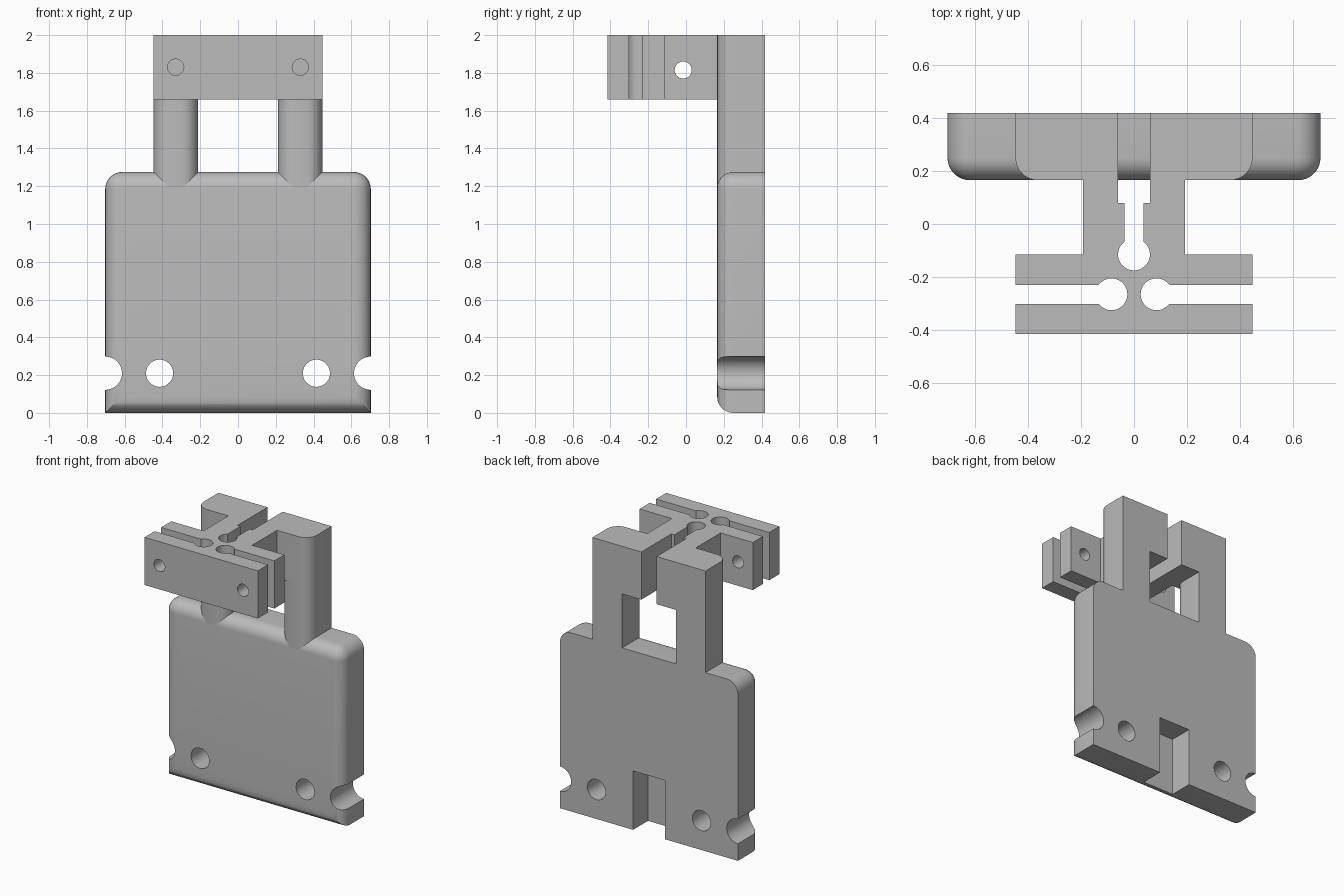
import bpy, bmesh
from math import sin, cos, pi, radians, asin, acos, degrees

cube = bpy.data.objects.get("Cube")
if cube:
    bpy.data.objects.remove(cube, do_unlink=True)

grey = bpy.data.materials.new("plain grey")
grey.use_nodes = True
grey.diffuse_color = (0.5, 0.5, 0.5, 1)
grey.node_tree.nodes["Principled BSDF"].inputs["Base Color"].default_value = (0.5, 0.5, 0.5, 1)

FRONT, BACK = 0.165, 0.418   # depth of the plate
FILLET = 0.085
PLATE_TOP, HEAD_BOTTOM, TOP = 1.275, 1.66, 2.0


def arc(cx, cy, r, start, end, n=10):
    return [(cx + r * cos(radians(start + (end - start) * i / n)),
             cy + r * sin(radians(start + (end - start) * i / n))) for i in range(n + 1)]


def loft(name, rings):
    """Skin a stack of matching closed rings and cap both ends."""
    bm = bmesh.new()
    loops = [[bm.verts.new(p) for p in ring] for ring in rings]
    for a, b in zip(loops, loops[1:]):
        for i in range(len(a)):
            j = (i + 1) % len(a)
            bm.faces.new((a[i], a[j], b[j], b[i]))
    bm.faces.new(loops[0])
    bm.faces.new(loops[-1])
    bmesh.ops.recalc_face_normals(bm, faces=bm.faces)
    mesh = bpy.data.meshes.new(name)
    bm.to_mesh(mesh)
    bm.free()
    mesh.materials.append(grey)
    obj = bpy.data.objects.new(name, mesh)
    bpy.context.collection.objects.link(obj)
    return obj


def prism(name, outline, low, high):
    return loft(name, [[(x, y, z) for x, y in outline] for z in (low, high)])


def rod(axis, u, z, r, low, high):
    """Round cutter along x or y."""
    circle = arc(u, z, r, 0, 360, 40)[:-1]
    if axis == "y":
        return loft("cutter", [[(a, t, b) for a, b in circle] for t in (low, high)])
    return loft("cutter", [[(t, a, b) for a, b in circle] for t in (low, high)])


def select(obj):
    bpy.ops.object.select_all(action="DESELECT")
    obj.select_set(True)
    bpy.context.view_layer.objects.active = obj


def cut(obj, cutters):
    select(obj)
    for cutter in cutters:
        mod = obj.modifiers.new("cut", "BOOLEAN")
        mod.operation, mod.solver, mod.object = "DIFFERENCE", "EXACT", cutter
        bpy.ops.object.modifier_apply(modifier=mod.name)
        bpy.data.objects.remove(cutter, do_unlink=True)


def smooth(obj):
    select(obj)
    bpy.ops.object.shade_smooth_by_angle(angle=radians(25))


# Plate: rounded top corners, front rim filleted by shrinking rings
def plate_ring(inset, y):
    w, r = 0.703 - inset, 0.09 - inset
    top = PLATE_TOP - inset
    pts = [(-w, inset), (w, inset)]
    pts += arc(w - r, top - r, r, 0, 90)
    pts += arc(-w + r, top - r, r, 90, 180)
    return [(x, y, z) for x, z in pts]


rings = [plate_ring(0, BACK)]
for i in range(9):
    a = pi / 2 * i / 8
    rings.append(plate_ring(FILLET * (1 - cos(a)), FRONT + FILLET * (1 - sin(a))))
plate = loft("plate", rings)

# Mounting holes, edge notches and the slot in the back of the plate
cutters = [rod("y", s * x, 0.21, r, 0, 0.6) for s in (-1, 1)
           for x, r in ((0.415, 0.072), (0.702, 0.088))]
cutters.append(prism("cutter", [(-0.125, 0.25), (0.125, 0.25), (0.125, 0.6), (-0.125, 0.6)],
                     -0.1, 0.42))
cut(plate, cutters)
smooth(plate)

# Posts with both front edges rounded, blending into the plate rim
for side, name in ((1, "left_post"), (-1, "right_post")):
    inner, outer = 0.212, 0.447
    outline = [(outer, BACK), (inner, BACK)]
    outline += arc(inner + FILLET, FRONT + FILLET, FILLET, 180, 270, 8)
    outline += arc(outer - FILLET, FRONT + FILLET, FILLET, 270, 360, 8)
    smooth(prism(name, [(side * x, y) for x, y in outline], PLATE_TOP - FILLET, HEAD_BOTTOM))

# Clamp head: mirrored half profile with keyhole slots
R, SLOT = 0.06, 0.036
gap = degrees(asin(SLOT / R))
half = [(0, -0.415), (0.447, -0.415), (0.447, -0.265 - SLOT)]
half += arc(0.085, -0.265, R, -gap, gap - 360, 28)
half += [(0.447, -0.265 + SLOT), (0.447, -0.115), (0.192, -0.115), (0.192, FRONT)]
half += arc(0.447 - FILLET, FRONT + FILLET, FILLET, -90, 0, 8)
half += [(0.447, BACK), (0.06, BACK), (0.06, 0.08), (SLOT, 0.08)]
half += arc(0, -0.115, R, degrees(acos(SLOT / R)), -90, 14)
half[-1] = (0, half[-1][1])
profile = half + [(-x, y) for x, y in reversed(half[1:-1])]
head = prism("clamp_head", profile, HEAD_BOTTOM, TOP)

# Screw holes through the jaws and across the neck
cut(head, [rod("y", s * 0.33, 1.83, 0.043, -0.6, 0) for s in (-1, 1)]
    + [rod("x", -0.015, 1.815, 0.045, -0.6, 0.6)])
smooth(head)
